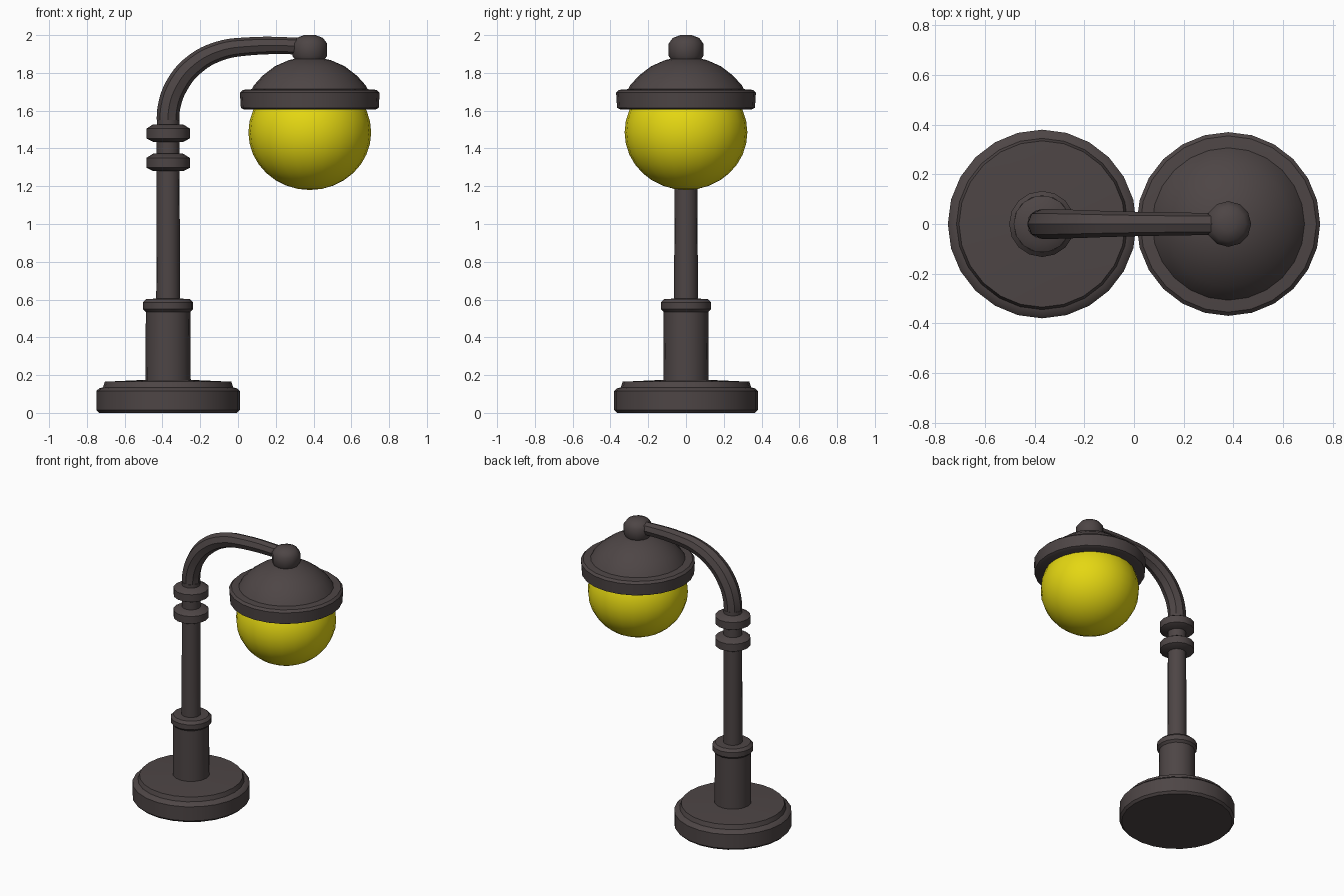
import bpy
import bmesh
from math import cos, sin, pi, radians

cube = bpy.data.objects.get("Cube")
if cube:
    bpy.data.objects.remove(cube, do_unlink=True)


def material(name, rgb):
    mat = bpy.data.materials.new(name)
    mat.use_nodes = True
    color = (*rgb, 1)
    mat.diffuse_color = color
    mat.node_tree.nodes["Principled BSDF"].inputs["Base Color"].default_value = color
    return mat


IRON = material("dark iron", (0.075, 0.06, 0.06))
GLOW = material("yellow glass", (0.78, 0.68, 0.006))
POST_X, LAMP_X = -0.37, 0.38


def smooth(obj, angle=40):
    bpy.ops.object.select_all(action="DESELECT")
    obj.select_set(True)
    bpy.context.view_layer.objects.active = obj
    bpy.ops.object.shade_smooth_by_angle(angle=radians(angle))


def lathe(name, x, profile, mat, sides=24):
    """Spin a (radius, height) profile about a vertical axis and cap its ends."""
    bm = bmesh.new()
    rings = [[bm.verts.new((r * cos(2 * pi * i / sides), r * sin(2 * pi * i / sides), z))
              for i in range(sides)] for r, z in profile]
    for low, high in zip(rings, rings[1:]):
        for i in range(sides):
            j = (i + 1) % sides
            bm.faces.new((low[i], low[j], high[j], high[i]))
    bm.faces.new(rings[0][::-1])
    bm.faces.new(rings[-1])
    bmesh.ops.recalc_face_normals(bm, faces=bm.faces)
    mesh = bpy.data.meshes.new(name)
    bm.to_mesh(mesh)
    bm.free()
    mesh.materials.append(mat)
    obj = bpy.data.objects.new(name, mesh)
    obj.location.x = x
    bpy.context.collection.objects.link(obj)
    smooth(obj)
    return obj


# Foot and post
lathe("base", POST_X, [(0.365, 0), (0.38, 0.015), (0.38, 0.115), (0.365, 0.13),
                       (0.345, 0.135), (0.335, 0.165), (0.12, 0.175)], IRON)
lathe("sleeve", POST_X, [(0.12, 0.15), (0.118, 0.55)], IRON, 16)
lathe("sleeve_rim", POST_X, [(0.118, 0.535), (0.133, 0.55), (0.133, 0.585),
                             (0.115, 0.603), (0.06, 0.605)], IRON, 16)
lathe("pole", POST_X, [(0.063, 0.58), (0.06, 1.55)], IRON, 16)

# Two collars near the top of the post
for name, z in (("lower_collar", 1.28), ("upper_collar", 1.435)):
    lathe(name, POST_X, [(0.08, z), (0.115, z + 0.018), (0.115, z + 0.07),
                         (0.08, z + 0.092)], IRON, 14)

# Curved arm, slimmer towards the lamp
curve = bpy.data.curves.new("arm", "CURVE")
curve.dimensions = "3D"
curve.bevel_depth = 0.06
curve.bevel_resolution = 2
curve.use_fill_caps = True
curve.resolution_u = 6
path = [(POST_X, 1.5, 1), (-0.365, 1.62, 1), (-0.32, 1.74, 1), (-0.23, 1.845, 0.95),
        (-0.1, 1.915, 0.87), (0.05, 1.94, 0.8), (LAMP_X, 1.942, 0.72)]
spline = curve.splines.new("BEZIER")
spline.bezier_points.add(len(path) - 1)
for point, (x, z, radius) in zip(spline.bezier_points, path):
    point.co = (x, 0, z)
    point.radius = radius
    point.handle_left_type = point.handle_right_type = "AUTO"
curve.materials.append(IRON)
arm = bpy.data.objects.new("arm", curve)
bpy.context.collection.objects.link(arm)
bpy.ops.object.select_all(action="DESELECT")
arm.select_set(True)
bpy.context.view_layer.objects.active = arm
bpy.ops.object.convert(target="MESH")
smooth(bpy.context.view_layer.objects.active)

# Lamp head
lathe("finial", LAMP_X, [(0.075, 1.865), (0.092, 1.89), (0.092, 1.955),
                         (0.07, 1.985), (0.03, 2.0)], IRON, 12)
lathe("shade_dome", LAMP_X, [(0.32, 1.69), (0.295, 1.735), (0.25, 1.785),
                             (0.185, 1.835), (0.11, 1.868), (0.05, 1.88)], IRON)
lathe("shade_brim", LAMP_X, [(0.345, 1.605), (0.365, 1.615), (0.37, 1.695),
                             (0.355, 1.71), (0.29, 1.715)], IRON)

# Slightly flattened glass globe
globe = [(max(0.325 * sin(a), 0.001), 1.485 - 0.305 * cos(a))
         for a in (pi * k / 16 for k in range(12))]
lathe("globe", LAMP_X, globe, GLOW)
